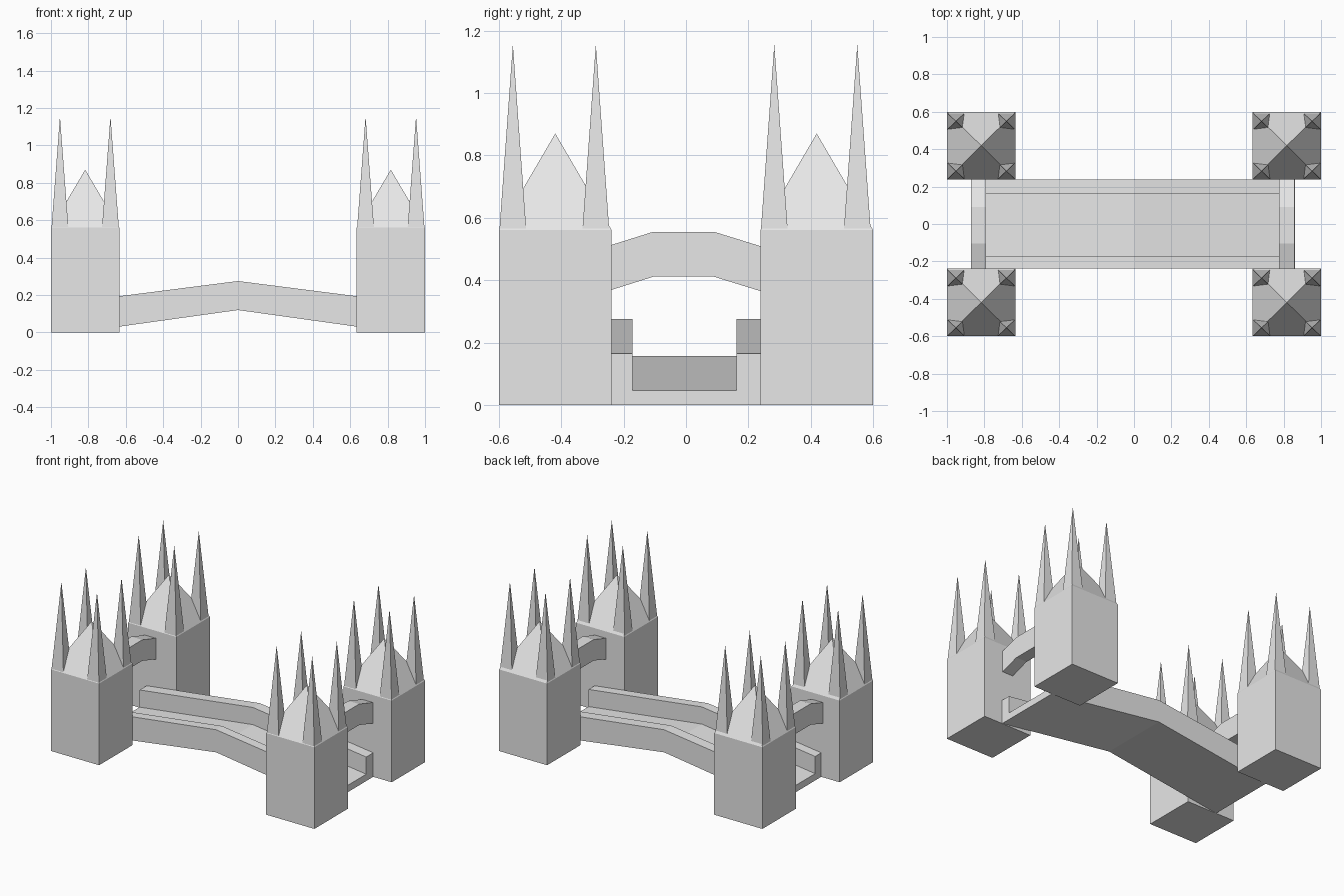
import bpy

cube = bpy.data.objects.get("Cube")
if cube:
    bpy.data.objects.remove(cube, do_unlink=True)

stone = bpy.data.materials.new("pale_stone")
stone.use_nodes = True
grey = (0.8, 0.8, 0.8, 1)
stone.diffuse_color = grey
stone.node_tree.nodes["Principled BSDF"].inputs["Base Color"].default_value = grey


def make(name, verts, faces):
    mesh = bpy.data.meshes.new(name)
    mesh.from_pydata(verts, [], faces)
    mesh.materials.append(stone)
    obj = bpy.data.objects.new(name, mesh)
    bpy.context.collection.objects.link(obj)
    return obj


def box(name, x, y, half_x, half_y, height):
    corners = [(-1, -1), (1, -1), (1, 1), (-1, 1)]
    verts = [(x + a * half_x, y + b * half_y, z) for z in (0, height) for a, b in corners]
    sides = [(i, (i + 1) % 4, (i + 1) % 4 + 4, i + 4) for i in range(4)]
    return make(name, verts, sides + [(3, 2, 1, 0), (4, 5, 6, 7)])


def pyramid(name, x, y, half_x, half_y, base, tip):
    corners = [(-1, -1), (1, -1), (1, 1), (-1, 1)]
    verts = [(x + a * half_x, y + b * half_y, base) for a, b in corners] + [(x, y, tip)]
    return make(name, verts, [(i, (i + 1) % 4, 4) for i in range(4)] + [(3, 2, 1, 0)])


def bent_beam(name, axis, lower, upper, start, end):
    """Sweep matching lower and upper (position, height) lines sideways."""
    n = len(lower)
    outline = lower + upper[::-1]
    count = len(outline)
    verts = []
    for side in (start, end):
        for p, z in outline:
            verts.append((p, side, z) if axis == "x" else (side, p, z))
    faces = [(i, (i + 1) % count, (i + 1) % count + count, i + count) for i in range(count)]
    # end caps as one quad per span
    for i in range(n - 1):
        cap = (i, i + 1, count - 2 - i, count - 1 - i)
        faces += [cap[::-1], tuple(v + count for v in cap)]
    obj = make(name, verts, faces)
    # consistent outward normals
    import bmesh
    bm = bmesh.new()
    bm.from_mesh(obj.data)
    bmesh.ops.recalc_face_normals(bm, faces=bm.faces)
    bm.to_mesh(obj.data)
    bm.free()
    return obj


# Four towers, each with a central roof and corner spires
for side, sx in (("left", 1), ("right", -1)):
    for end, sy in (("front", -1), ("back", 1)):
        tag = f"{end}_{side}"
        x, y = sx * 0.817, sy * 0.419
        box(f"{tag}_tower", x, y, 0.183, 0.181, 0.56)
        pyramid(f"{tag}_tower_roof", x, y, 0.183, 0.181, 0.56, 0.87)
        for a in (-1, 1):
            for b in (-1, 1):
                pyramid(f"{tag}_spire", x + a * 0.135, y + b * 0.133 - 0.003,
                        0.045, 0.043, 0.56, 1.155)

# Humped bridge deck with two parapet walls
END = 0.86


def hump(low, high):
    return [(-END, low), (0, high), (END, low)]


bent_beam("bridge_deck", "x", hump(0, 0.12), hump(0.047, 0.157), -0.238, 0.238)
bent_beam("front_parapet", "x", hump(0.047, 0.157), hump(0.165, 0.275), -0.238, -0.172)
bent_beam("back_parapet", "x", hump(0.047, 0.157), hump(0.165, 0.275), 0.162, 0.238)

# Arched link between the towers at each end of the bridge
lower = [(-0.245, 0.367), (-0.105, 0.411), (0.09, 0.411), (0.245, 0.363)]
upper = [(p, z + 0.144) for p, z in lower]
bent_beam("left_arch", "y", lower, upper, 0.775, 0.857)
bent_beam("right_arch", "y", lower, upper, -0.872, -0.79)
